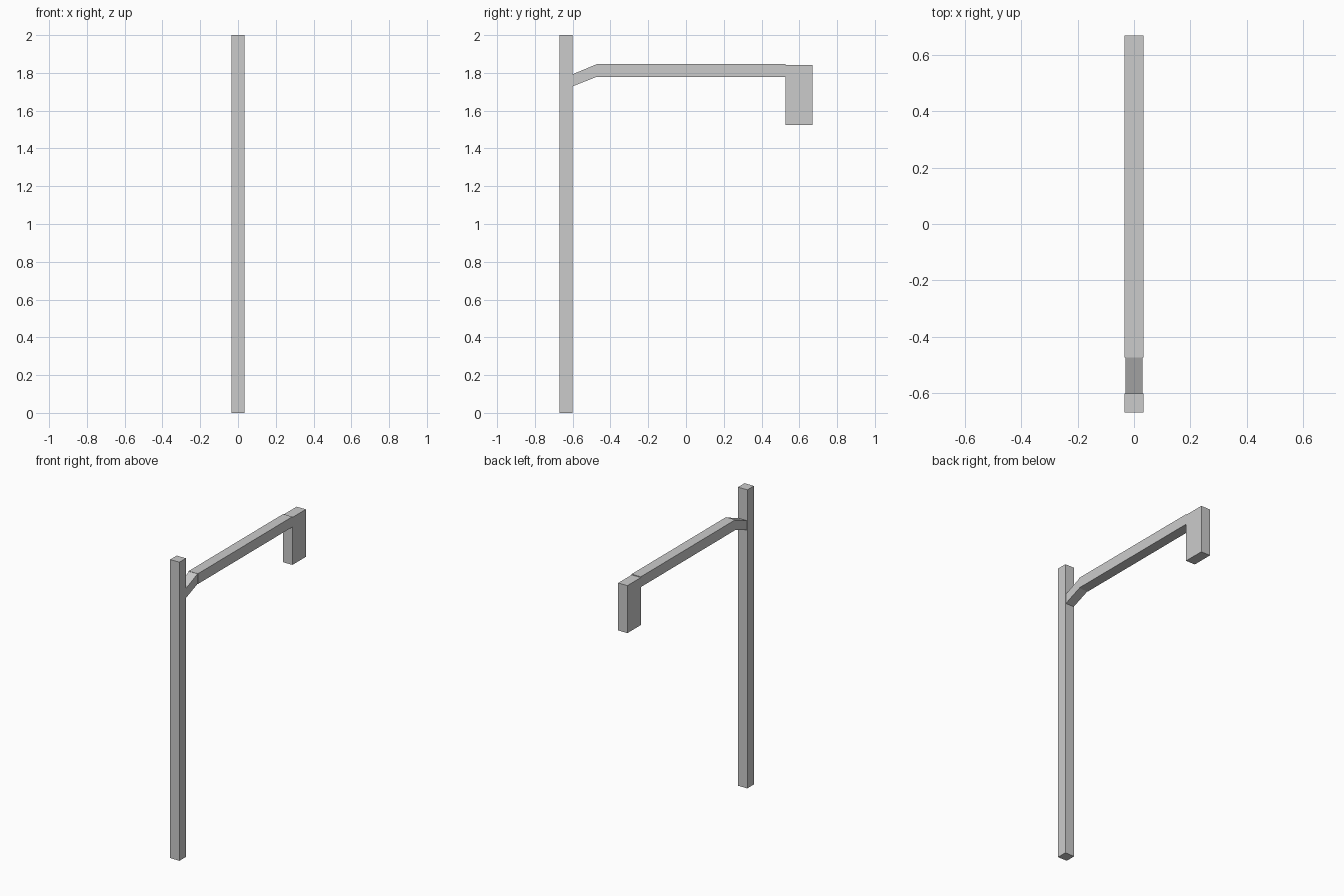
import bpy
import bmesh

if "Cube" in bpy.data.objects:
    bpy.data.objects.remove(bpy.data.objects["Cube"])


def extrude_profile(name, half_width, profile):
    """Extrude a (y, z) outline symmetrically along x."""
    bm = bmesh.new()
    face = bm.faces.new([bm.verts.new((-half_width, y, z)) for y, z in profile])
    result = bmesh.ops.extrude_face_region(bm, geom=[face])
    moved = [v for v in result["geom"] if isinstance(v, bmesh.types.BMVert)]
    bmesh.ops.translate(bm, verts=moved, vec=(2 * half_width, 0, 0))
    bmesh.ops.recalc_face_normals(bm, faces=bm.faces)
    mesh = bpy.data.meshes.new(name)
    bm.to_mesh(mesh)
    bm.free()
    obj = bpy.data.objects.new(name, mesh)
    bpy.context.collection.objects.link(obj)
    return obj


def box(name, half_width, y0, y1, z0, z1):
    return extrude_profile(name, half_width, [(y0, z0), (y1, z0), (y1, z1), (y0, z1)])


# Upright post
box("post", 0.034, -0.669, -0.6, 0.0, 2.0)

# Slanted link between post and arm, slightly narrower than both
extrude_profile("slanted_bracket", 0.031,
                [(-0.6, 1.729), (-0.473, 1.779), (-0.473, 1.846), (-0.6, 1.793)])

# Horizontal arm
box("arm", 0.034, -0.473, 0.527, 1.779, 1.848)

# Hanging lamp block at the end of the arm
box("lamp_housing", 0.034, 0.527, 0.669, 1.525, 1.843)
